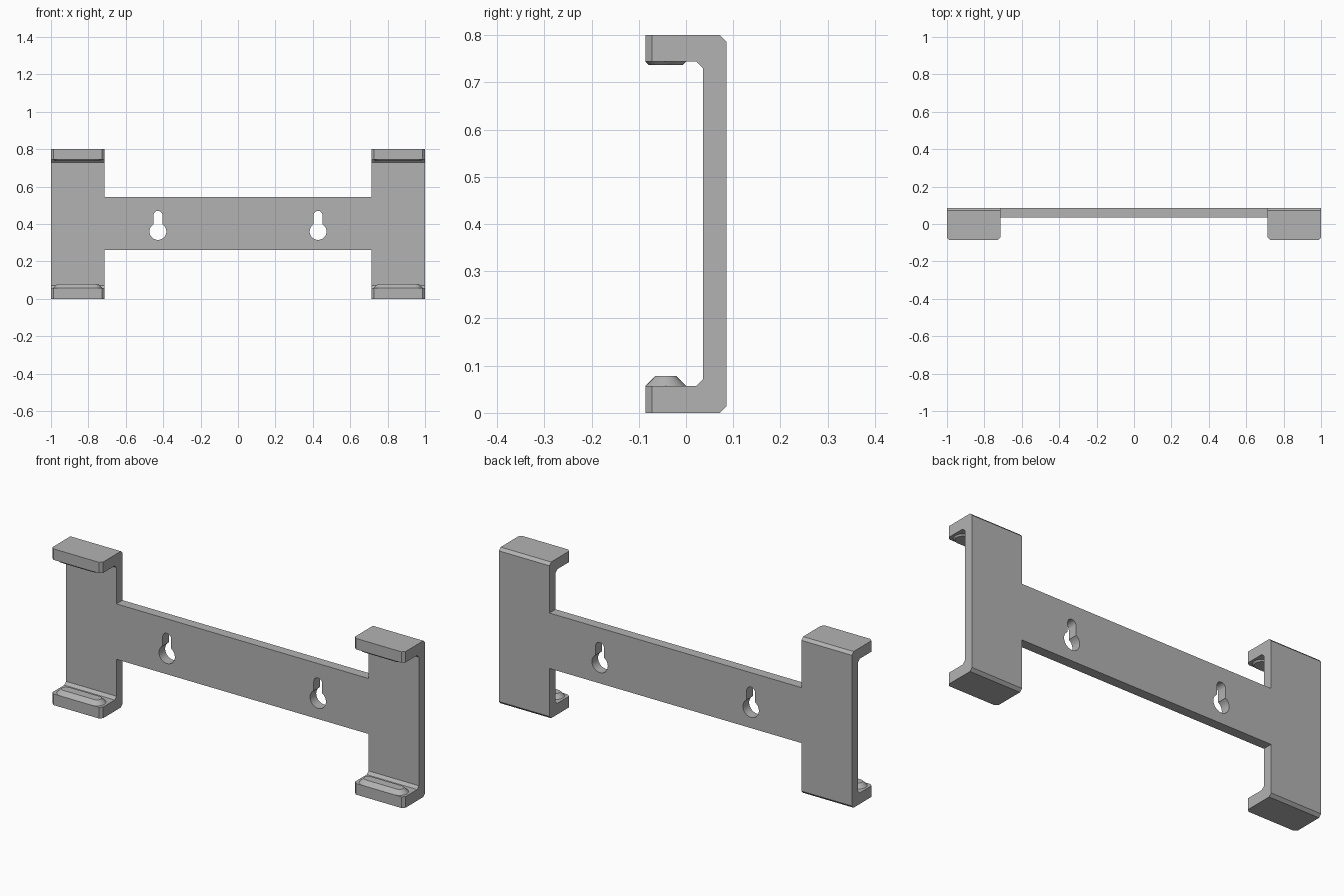
import bpy, bmesh
from math import sin, cos, pi

cube = bpy.data.objects.get("Cube")
if cube:
    bpy.data.objects.remove(cube)

grey = bpy.data.materials.new("plain grey")
grey.use_nodes = True
grey.diffuse_color = (0.45, 0.45, 0.45, 1)
grey.node_tree.nodes["Principled BSDF"].inputs["Base Color"].default_value = (0.45, 0.45, 0.45, 1)

FRONT, BACK, PLATE = -0.086, 0.086, 0.036   # depth positions
INNER, OUTER, TOP = 0.714, 1.0, 0.80        # bracket limits
CH = 0.014                                  # chamfer size
MID = (INNER + OUTER) / 2


def finish(name, bm):
    bmesh.ops.recalc_face_normals(bm, faces=bm.faces)
    mesh = bpy.data.meshes.new(name)
    bm.to_mesh(mesh)
    bm.free()
    obj = bpy.data.objects.new(name, mesh)
    bpy.context.scene.collection.objects.link(obj)
    mesh.materials.append(grey)
    return obj


def loft(bm, lower, upper):
    """Closed solid between two matching outlines."""
    a = [bm.verts.new(p) for p in lower]
    b = [bm.verts.new(p) for p in upper]
    bm.faces.new(a)
    bm.faces.new(b)
    for i in range(len(a)):
        j = (i + 1) % len(a)
        bm.faces.new((a[i], a[j], b[j], b[i]))


def smooth(obj):
    bpy.ops.object.select_all(action='DESELECT')
    obj.select_set(True)
    bpy.context.view_layer.objects.active = obj
    bpy.ops.object.shade_smooth_by_angle(angle=0.5)


def bracket(name, side):
    # C-shaped side profile with chamfered corners
    low, high = 0.057, 0.744
    profile = [(FRONT, 0), (BACK - CH, 0), (BACK, CH), (BACK, TOP - CH),
               (BACK - CH, TOP), (FRONT, TOP), (FRONT, high), (PLATE - CH, high),
               (PLATE, high - CH), (PLATE, low + CH), (PLATE - CH, low), (FRONT, low)]
    bm = bmesh.new()
    loft(bm, [(side * INNER, y, z) for y, z in profile],
         [(side * OUTER, y, z) for y, z in profile])
    # Cut the upright front corners of both lips
    corners = [e for e in bm.edges
               if all(abs(v.co.y - FRONT) < 1e-4 for v in e.verts)
               and abs(e.verts[0].co.x - e.verts[1].co.x) < 1e-4]
    bmesh.ops.bevel(bm, geom=corners, offset=CH, segments=1, affect='EDGES')
    return finish(name, bm)


def stadium(cx, radius, z):
    """Rounded slot outline lying along x."""
    half, cy, n = 0.088, -0.043, 12
    pts = []
    for end in (1, -1):
        for i in range(n + 1):
            a = -pi / 2 + pi * i / n
            pts.append((cx + end * (half + radius * cos(a)), cy + end * radius * sin(a), z))
    return pts


def ridge(name, cx, base, height):
    bm = bmesh.new()
    loft(bm, stadium(cx, 0.043, base), stadium(cx, 0.043 - abs(height), base + height))
    smooth(finish(name, bm))


def keyhole_cutter(name, cx):
    # Round hole with a narrow rounded slot above
    r, s, zc, zs, n = 0.045, 0.024, 0.36, 0.446, 32
    a0 = pi / 2 - 0.5625                       # where the slot meets the hole
    outline = []
    for i in range(n + 1):
        a = (pi - a0) + (2 * a0 + pi) * i / n
        outline.append((cx + r * cos(a), zc + r * sin(a)))
    for i in range(17):
        a = pi * i / 16
        outline.append((cx + s * cos(a), zs + s * sin(a)))
    bm = bmesh.new()
    loft(bm, [(x, PLATE - 0.05, z) for x, z in outline],
         [(x, BACK + 0.05, z) for x, z in outline])
    cutter = finish(name, bm)
    cutter.hide_render = True
    return cutter


# Cross bar with two keyholes
bm = bmesh.new()
bar_outline = [(-INNER, 0.26), (INNER, 0.26), (INNER, 0.544), (-INNER, 0.544)]
loft(bm, [(x, PLATE, z) for x, z in bar_outline], [(x, BACK, z) for x, z in bar_outline])
bar = finish("cross_bar", bm)
bpy.context.view_layer.objects.active = bar
for label, side in (("left", 1), ("right", -1)):
    cutter = keyhole_cutter(label + "_keyhole_cutter", side * 0.428)
    mod = bar.modifiers.new(label + "_keyhole", 'BOOLEAN')
    mod.operation, mod.solver, mod.object = 'DIFFERENCE', 'EXACT', cutter
    bpy.ops.object.modifier_apply(modifier=mod.name)
    bpy.data.objects.remove(cutter)
smooth(bar)

# Side brackets with a gripping ridge on each lip
for label, side in (("left", 1), ("right", -1)):
    bracket(label + "_bracket", side)
    ridge(label + "_lower_ridge", side * MID, 0.057, 0.021)
    ridge(label + "_upper_ridge", side * MID, 0.744, -0.0075)
